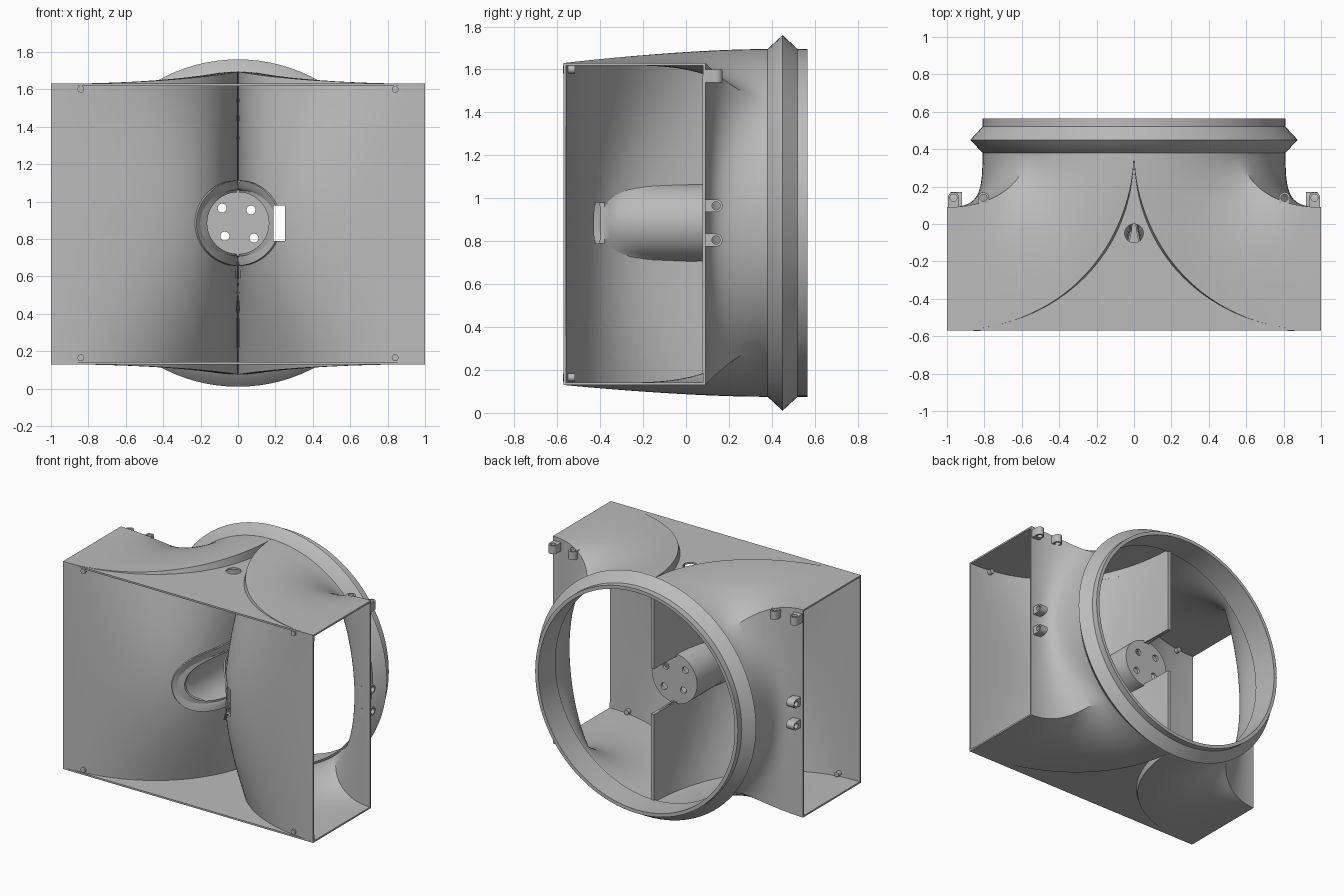
import bpy, bmesh, math
from mathutils import Vector, Matrix

if "Cube" in bpy.data.objects:
    bpy.data.objects.remove(bpy.data.objects["Cube"])

GREY = (0.5, 0.5, 0.5, 1)
mat = bpy.data.materials.new("light grey plastic")
mat.use_nodes = True
mat.diffuse_color = GREY
mat.node_tree.nodes["Principled BSDF"].inputs["Base Color"].default_value = GREY

MID, R, NECK = 0.885, 0.81, 0.38      # duct axis height, radius, collar start
FRONT, REAR, LOW, HIGH = -0.57, 0.09, 0.13, 1.63


def finish(name, bm, smooth=True):
    bmesh.ops.recalc_face_normals(bm, faces=bm.faces)
    me = bpy.data.meshes.new(name)
    bm.to_mesh(me)
    bm.free()
    me.materials.append(mat)
    ob = bpy.data.objects.new(name, me)
    bpy.context.collection.objects.link(ob)
    if smooth:
        shade(ob)
    return ob


def shade(ob):
    bpy.ops.object.select_all(action='DESELECT')
    ob.select_set(True)
    bpy.context.view_layer.objects.active = ob
    bpy.ops.object.shade_smooth_by_angle(angle=math.radians(30))


def grid(rows, name):
    """Skin a stack of closed rings."""
    bm = bmesh.new()
    vs = [[bm.verts.new(p) for p in row] for row in rows]
    n = len(rows[0])
    for a, b in zip(vs, vs[1:]):
        for i in range(n):
            bm.faces.new((a[i], a[(i + 1) % n], b[(i + 1) % n], b[i]))
    return finish(name, bm, False)


def cylinder(name, centre, r, depth, axis='Y', segs=32):
    rot = {'X': Matrix.Rotation(math.pi / 2, 4, 'Y'), 'Z': Matrix(),
           'Y': Matrix.Rotation(math.pi / 2, 4, 'X')}[axis]
    bm = bmesh.new()
    bmesh.ops.create_cone(bm, cap_ends=True, segments=segs, radius1=r, radius2=r,
                          depth=depth, matrix=Matrix.Translation(centre) @ rot)
    return finish(name, bm)


def box(name, lo, hi):
    bm = bmesh.new()
    bmesh.ops.create_cube(bm, size=1)
    for v in bm.verts:
        v.co = [l + (c + 0.5) * (h - l) for c, l, h in zip(v.co, lo, hi)]
    return finish(name, bm, False)


def bake(ob, thickness=0, cutters=()):
    """Thicken and cut an object, then keep the plain mesh."""
    if thickness:
        m = ob.modifiers.new("wall", 'SOLIDIFY')
        m.thickness, m.offset, m.use_even_offset = thickness, -1, True
    for c in cutters:
        m = ob.modifiers.new("cut", 'BOOLEAN')
        m.operation, m.object, m.solver = 'DIFFERENCE', c, 'EXACT'
    dg = bpy.context.evaluated_depsgraph_get()
    me = bpy.data.meshes.new_from_object(ob.evaluated_get(dg))
    ob.modifiers.clear()
    ob.data = me
    shade(ob)


def sweep(p, q, k, t):
    """Elbow path: leaves p along -x and arrives at q along +y."""
    p, q = Vector(p), Vector(q)
    h1 = p - Vector(((0.7 + 0.2 * k) * (p.x - q.x), 0, 0))
    h2 = q - Vector((0, (0.42 + 0.36 * k) * (q.y - p.y), 0))
    s = 1 - t
    return p * s**3 + h1 * 3 * s * s * t + h2 * 3 * s * t * t + q * t**3


def arc(deg):
    a = math.radians(deg)
    return (R * math.cos(a), NECK, MID + R * math.sin(a))


# Matching points of the rectangular mouth and the half-round neck
N = 20
pairs = []
for i in range(N):
    u = i / N
    pairs.append(((1, FRONT, LOW + (HIGH - LOW) * u),
                  (0, NECK, MID + R * (2 * u - 1)), math.sin(math.pi * u)))
for i in range(N):
    u = i / N
    pairs.append(((1, FRONT + (REAR - FRONT) * u, HIGH), arc(90 - 45 * u), 0))
for i in range(N):
    u = i / N
    pairs.append(((1, REAR, HIGH - (HIGH - LOW) * u), arc(45 - 90 * u), math.sin(math.pi * u)))
for i in range(N):
    u = i / N
    pairs.append(((1, REAR - (REAR - FRONT) * u, LOW), arc(-45 - 45 * u), 0))

STEPS = 32
rings = [[sweep(p, q, k, j / STEPS) for p, q, k in pairs] for j in range(STEPS + 1)]

# Cutters
pocket_cut = cylinder("pocket_cutter", (0, 0, MID), 0.165, 1.4, segs=48)
slot_cut = box("slot_cutter", (0.19, -0.7, 0.79), (0.25, -0.05, 0.98))
cutters = [pocket_cut, slot_cut]

# Two duct branches
for side, s in (("left", 1), ("right", -1)):
    ob = grid([[(s * p.x, p.y, p.z) for p in ring] for ring in rings], side + "_duct_branch")
    bake(ob, 0.012, cutters)

# Collar with raised ridge
profile = [(R, NECK), (0.875, 0.45), (R, 0.52), (R, 0.565), (0.785, 0.565), (0.785, NECK - 0.01)]
profile.append(profile[0])
SEG = 96
collar = grid([[(r * math.cos(2 * math.pi * i / SEG), y, MID + r * math.sin(2 * math.pi * i / SEG))
                for i in range(SEG)] for r, y in profile], "round_collar")
bm = bmesh.new()
bm.from_mesh(collar.data)
bmesh.ops.remove_doubles(bm, verts=bm.verts, dist=1e-5)
bmesh.ops.recalc_face_normals(bm, faces=bm.faces)
bm.to_mesh(collar.data)
bm.free()
shade(collar)


# Motor fairing that flares into the divider wall
def wall_y(x):
    lo, hi = 0, 1
    for _ in range(40):
        t = (lo + hi) / 2
        p = sweep((1, FRONT, MID), (0, NECK, MID), 1, t)
        lo, hi = (t, hi) if p.x > x else (lo, t)
    return p.y


END, SIDES, ROWS = 0.13, 64, 12
rows = []
for j in range(ROWS + 1):
    row = []
    for i in range(SIDES):
        a = 2 * math.pi * i / SIDES
        y0 = min(wall_y(abs(0.23 * math.cos(a))), END - 0.03)
        y = y0 + (END - y0) * (j / ROWS) ** 1.5
        r = 0.18 + 0.05 * (1 - min(1, (y - y0) / 0.12)) ** 2
        row.append((r * math.cos(a), y, MID + r * math.sin(a)))
    rows.append(row)
bake(grid(rows, "motor_fairing"), 0.01, [slot_cut])

# Motor plate with four screw holes
plate = cylinder("motor_plate", (0, END - 0.01, MID), 0.176, 0.02, segs=48)
for x, z in ((-0.085, 0.08), (0.07, 0.07), (-0.07, -0.07), (0.085, -0.08)):
    cutters.append(cylinder("hole_cutter", (x, END, MID + z), 0.024, 0.2))
bake(plate, 0, cutters[2:])

# Flat lids closing the wedge between the branches
lid_hole = cylinder("lid_hole_cutter", (0, -0.05, HIGH), 0.05, 0.1, 'Z')
cutters.append(lid_hole)
for name, z, dz, cuts in (("top_lid", HIGH, -0.012, [lid_hole]), ("bottom_lid", LOW, 0.012, [])):
    edge = [sweep((1, FRONT, z), (0, NECK, z), 0, j / STEPS) for j in range(STEPS + 1)]
    bm = bmesh.new()
    outline = edge + [Vector((-p.x, p.y, p.z)) for p in reversed(edge[:-1])]
    face = bm.faces.new([bm.verts.new(p) for p in outline])
    new = bmesh.ops.extrude_face_region(bm, geom=[face])["geom"]
    bmesh.ops.translate(bm, vec=(0, 0, dz),
                        verts=[g for g in new if isinstance(g, bmesh.types.BMVert)])
    bake(finish(name, bm, False), 0, cuts)


# Clip lugs: block with rounded end and pin hole
def lug(name, x, z, axis):
    w, y0, y1 = 0.03, 0.08, 0.14
    outline = [(-w, y0)] + [(-w * math.cos(math.pi * i / 12), y1 + w * math.sin(math.pi * i / 12))
                            for i in range(13)] + [(w, y0)]
    bm = bmesh.new()
    ends = []
    for d in (-w, w):
        pts = [(x + a, y, z + d) if axis == 'Z' else (x + d, y, z + a) for a, y in outline]
        ends.append([bm.verts.new(p) for p in pts])
        bm.faces.new(ends[-1])
    n = len(outline)
    for i in range(n):
        k = (i + 1) % n
        bm.faces.new((ends[0][i], ends[0][k], ends[1][k], ends[1][i]))
    ob = finish(name, bm, False)
    hole = cylinder("pin_cutter", (x, y1, z), 0.019, 0.2, axis, 20)
    cutters.append(hole)
    bake(ob, 0, [hole])


for side, s in (("left", 1), ("right", -1)):
    lug(side + "_outer_top_lug", s * 0.965, 1.57, 'Z')
    lug(side + "_inner_top_lug", s * 0.805, 1.57, 'Z')
    lug(side + "_upper_side_lug", s * 0.95, 0.965, 'X')
    lug(side + "_lower_side_lug", s * 0.95, 0.805, 'X')
    # Screw bosses in the mouth corners
    for level, z in (("upper", 1.6), ("lower", 0.165)):
        cylinder(f"{side}_{level}_screw_boss", (s * 0.84, -0.545, z), 0.018, 0.054, segs=20)

for c in cutters:
    bpy.data.objects.remove(c)
